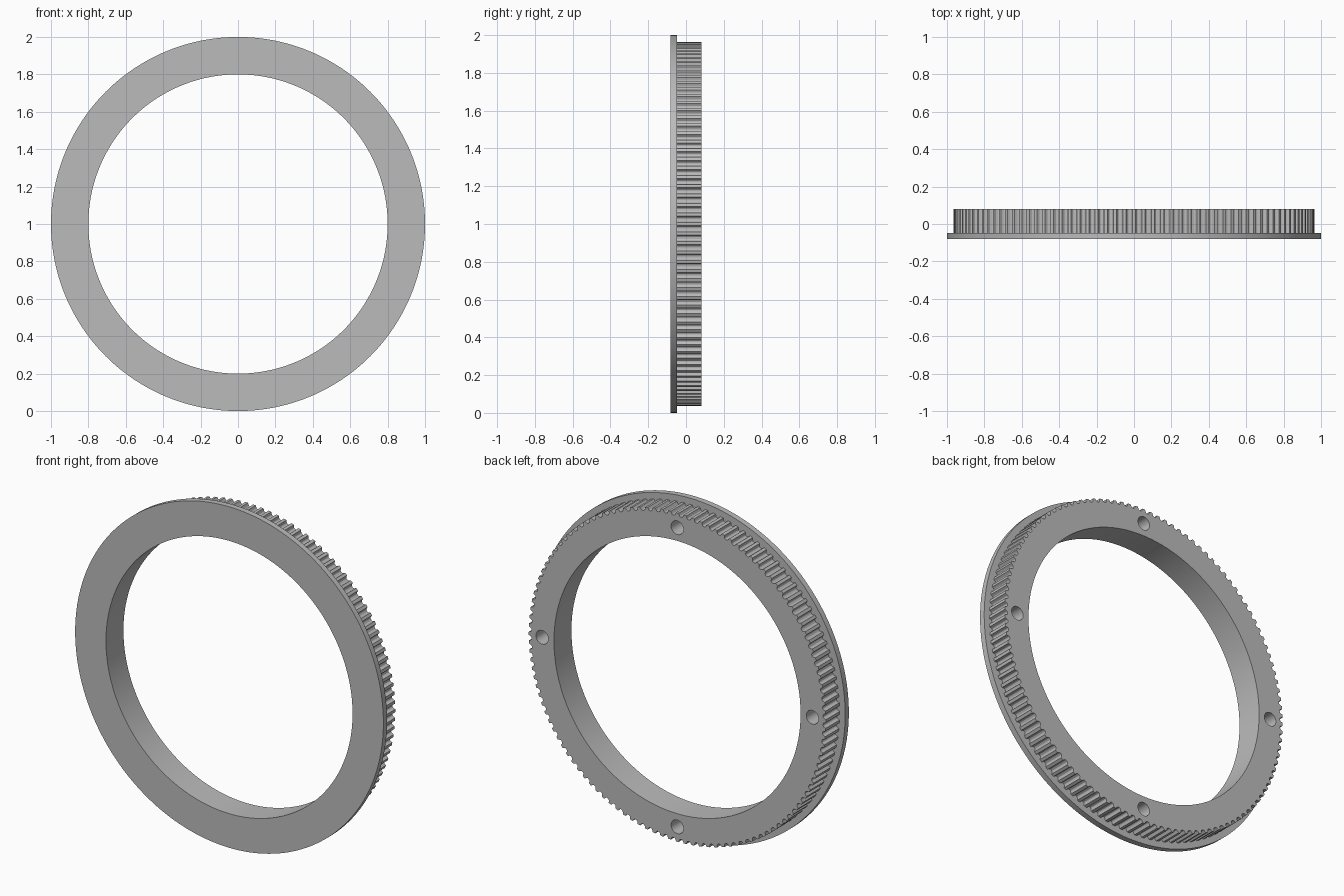
import bpy, bmesh, math

FRONT, STEP, BACK = -0.081, -0.047, 0.081
INNER_RADIUS = 0.8
TEETH = 120
TIP_RADIUS = 0.964

old = bpy.data.objects.get("Cube")
if old:
    bpy.data.objects.remove(old, do_unlink=True)

grey = bpy.data.materials.new("plain grey")
grey.use_nodes = True
grey.diffuse_color = (0.5, 0.5, 0.5, 1)
grey.node_tree.nodes["Principled BSDF"].inputs["Base Color"].default_value = (0.5, 0.5, 0.5, 1)


def circle(radius, count, cx=0, cy=0):
    return [(cx + radius * math.cos(math.tau * i / count),
             cy + radius * math.sin(math.tau * i / count)) for i in range(count)]


def toothed_outline():
    # One pitch of a belt pulley: flat land, then a round-bottomed groove
    pitch = [(0, 0), (0.34, 0), (0.40, 0.008), (0.47, 0.015),
             (0.56, 0.018), (0.78, 0.018), (0.87, 0.015), (0.94, 0.008)]
    points = []
    for tooth in range(TEETH):
        for t, depth in pitch:
            a = math.tau * (tooth + t - 0.17) / TEETH
            r = TIP_RADIUS - depth
            points.append((r * math.cos(a), r * math.sin(a)))
    return points


def extruded_plate(name, outlines, y0, y1):
    # Fill nested outlines and extrude them between two depths
    curve = bpy.data.curves.new(name + " outline", 'CURVE')
    curve.dimensions = '2D'
    curve.fill_mode = 'BOTH'
    curve.extrude = (y1 - y0) / 2
    for outline in outlines:
        spline = curve.splines.new('POLY')
        spline.points.add(len(outline) - 1)
        for point, (x, z) in zip(spline.points, outline):
            point.co = (x, z, 0, 1)
        spline.use_cyclic_u = True
    obj = bpy.data.objects.new(name, curve)
    bpy.context.collection.objects.link(obj)
    obj.rotation_euler.x = math.pi / 2
    obj.location = (0, (y0 + y1) / 2, 1)
    bpy.ops.object.select_all(action='DESELECT')
    obj.select_set(True)
    bpy.context.view_layer.objects.active = obj
    bpy.ops.object.convert(target='MESH')
    obj = bpy.context.object
    bm = bmesh.new()
    bm.from_mesh(obj.data)
    bmesh.ops.remove_doubles(bm, verts=bm.verts, dist=0.00005)
    bmesh.ops.recalc_face_normals(bm, faces=bm.faces)
    bm.to_mesh(obj.data)
    bm.free()
    obj.data.materials.clear()
    obj.data.materials.append(grey)
    bpy.ops.object.shade_smooth_by_angle(angle=math.radians(20))
    return obj


bore = circle(INNER_RADIUS, 192)

# Front flange
extruded_plate("flange", [circle(1, 192), bore], FRONT, STEP)

# Toothed ring with four blind screw holes in its back
holes = [circle(0.04, 32, x, z) for x, z in circle(0.877, 4)]
extruded_plate("toothed_ring", [toothed_outline(), bore] + holes, STEP, BACK)
